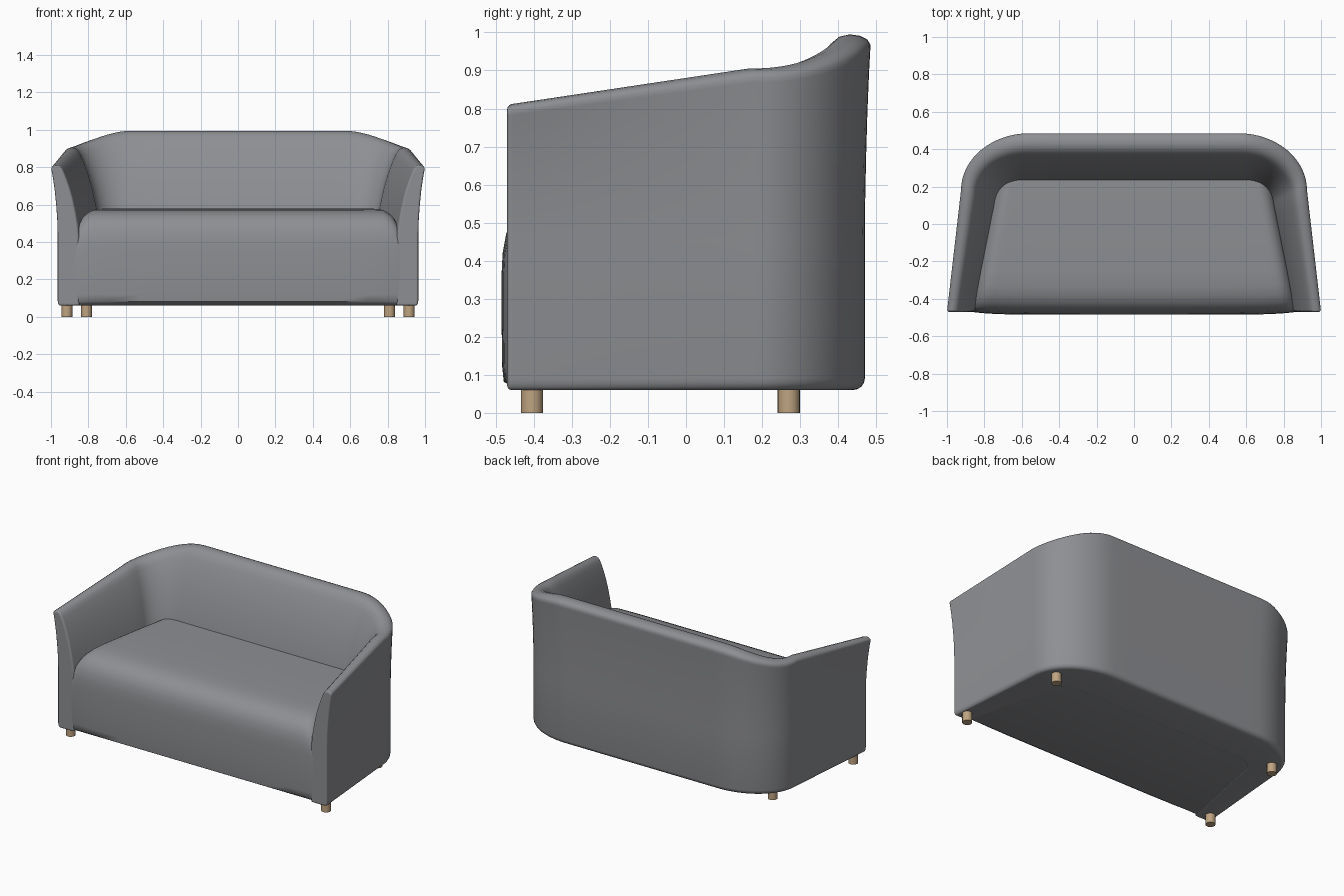
import bpy, bmesh, math
from mathutils import Vector

if "Cube" in bpy.data.objects:
    bpy.data.objects.remove(bpy.data.objects["Cube"], do_unlink=True)


def material(name, rgb):
    m = bpy.data.materials.new(name)
    m.use_nodes = True
    m.diffuse_color = (*rgb, 1)
    bsdf = m.node_tree.nodes["Principled BSDF"]
    bsdf.inputs["Base Color"].default_value = (*rgb, 1)
    bsdf.inputs["Roughness"].default_value = 0.8
    return m


fabric = material("grey fabric", (0.27, 0.275, 0.29))
wood = material("light wood", (0.52, 0.37, 0.22))


def loft(name, rings, mat, angle):
    """Skin a row of closed rings and cap both ends."""
    bm = bmesh.new()
    rows = [[bm.verts.new(p) for p in ring] for ring in rings]
    n = len(rows[0])
    for a, b in zip(rows, rows[1:]):
        for i in range(n):
            j = (i + 1) % n
            bm.faces.new((a[i], a[j], b[j], b[i]))
    bm.faces.new(rows[0])
    bm.faces.new(rows[-1])
    bmesh.ops.recalc_face_normals(bm, faces=bm.faces[:])
    mesh = bpy.data.meshes.new(name)
    bm.to_mesh(mesh)
    bm.free()
    ob = bpy.data.objects.new(name, mesh)
    bpy.context.collection.objects.link(ob)
    mesh.materials.append(mat)
    smooth(ob, angle)
    return ob


def smooth(ob, angle):
    bpy.ops.object.select_all(action="DESELECT")
    ob.select_set(True)
    bpy.context.view_layer.objects.active = ob
    bpy.ops.object.shade_smooth_by_angle(angle=math.radians(angle))


# Wrap-around shell: plan paths run from the left arm front to the back centre
ARM, CORNER, BACK = 8, 16, 5
FRONT, FLOOR = -0.47, 0.06


def plan_path(front_x, turn, corner_x, back_y):
    start = Vector((front_x, FRONT))
    turn = Vector(turn)
    pts = [start.lerp(turn, i / ARM) for i in range(ARM)]
    for i in range(CORNER + 1):
        a = math.pi / 2 * i / CORNER
        pts.append(Vector((corner_x + (turn.x - corner_x) * math.cos(a),
                           turn.y + (back_y - turn.y) * math.sin(a))))
    pts += [Vector((corner_x * (1 - i / BACK), back_y)) for i in range(1, BACK + 1)]
    return pts


rim = plan_path(1.0, (0.925, 0.18), 0.56, 0.485)
inner = plan_path(0.85, (0.735, 0.10), 0.60, 0.21)
foot = plan_path(0.965, (0.915, 0.18), 0.54, 0.47)


def rim_height(i):
    if i <= ARM:
        return 0.81 + 0.095 * i / ARM
    t = min(1, (i - ARM) / CORNER) ** 1.2
    return 0.905 + 0.09 * t * t * (3 - 2 * t)


# Section: (share of the way to foot or inner path, share of drop from the rim)
OUTSIDE = [(1, 1.0), (0.93, 0.8), (0.78, 0.6), (0.55, 0.38), (0.25, 0.18), (0.05, 0.08), (0, 0.05)]
INSIDE = [(0.03, 0.025), (0.1, 0.007), (0.2, 0), (0.3, 0.012), (0.38, 0.045), (0.45, 0.1),
          (0.55, 0.2), (0.66, 0.33), (0.77, 0.49), (0.87, 0.68), (0.95, 0.87), (1, 1.08)]


def section(i):
    p, q, b = rim[i], inner[i], foot[i]
    h = rim_height(i)
    drop = h - 0.45
    pts = [(*q, FLOOR)]
    for a in (0, 0.25, 0.5, 0.75, 1):  # rounded lower edge
        c = a * math.pi / 2
        pts.append((*b.lerp(q, 0.12 * (1 - math.sin(c))), FLOOR + 0.03 * (1 - math.cos(c))))
    pts += [(*p.lerp(b, w), h - f * drop) for w, f in OUTSIDE]
    pts += [(*p.lerp(q, u), h - f * drop) for u, f in INSIDE]
    return pts


half = [section(i) for i in range(len(rim))]
mirrored = [[(-x, y, z) for x, y, z in ring] for ring in half[-2::-1]]
shell = loft("arms_and_back", half + mirrored, fabric, 45)
bevel = shell.modifiers.new("soft_front", "BEVEL")
bevel.width = 0.012
bevel.segments = 3
bevel.limit_method = "ANGLE"
bevel.angle_limit = math.radians(60)
bevel.harden_normals = True

# Seat body: a side profile lofted across, narrowing to the back
PROFILE = [(0.27, 0.062), (-0.44, 0.062), (-0.455, 0.068), (-0.464, 0.082), (-0.468, 0.12),
           (-0.47, 0.25), (-0.47, 0.36), (-0.467, 0.42), (-0.458, 0.47), (-0.44, 0.51),
           (-0.41, 0.541), (-0.37, 0.561), (-0.32, 0.572), (-0.25, 0.577), (0.0, 0.58), (0.27, 0.578)]


def seat_ring(s):
    k = max(0, (abs(s) - 0.9) / 0.1)
    sag = 0.08 * (1 - math.sqrt(max(0, 1 - k * k)))
    ring = []
    for y, z in PROFILE:
        width = 0.868 - 0.2 * (y - FRONT)
        top = max(0, min(1, (z - 0.3) / 0.25))
        bulge = 0.015 * (1 - s ** 8) if y < -0.3 and 0.07 < z else 0
        ring.append((s * width, y - bulge, z - sag * top))
    return ring


side = [0, 0.3, 0.6, 0.8, 0.88, 0.91, 0.93, 0.95, 0.965, 0.98, 0.99, 0.997, 1]
steps = [-s for s in side[:0:-1]] + side
loft("seat", [seat_ring(s) for s in steps], fabric, 50)

# Four round legs
for end, x, y in (("front", 0.915, -0.405), ("rear", 0.81, 0.27)):
    for label, sign in (("left", 1), ("right", -1)):
        bpy.ops.mesh.primitive_cylinder_add(vertices=24, radius=0.029, depth=0.08,
                                            location=(sign * x, y, 0.04))
        leg = bpy.context.object
        leg.name = f"{end}_{label}_leg"
        leg.data.materials.append(wood)
        smooth(leg, 40)
